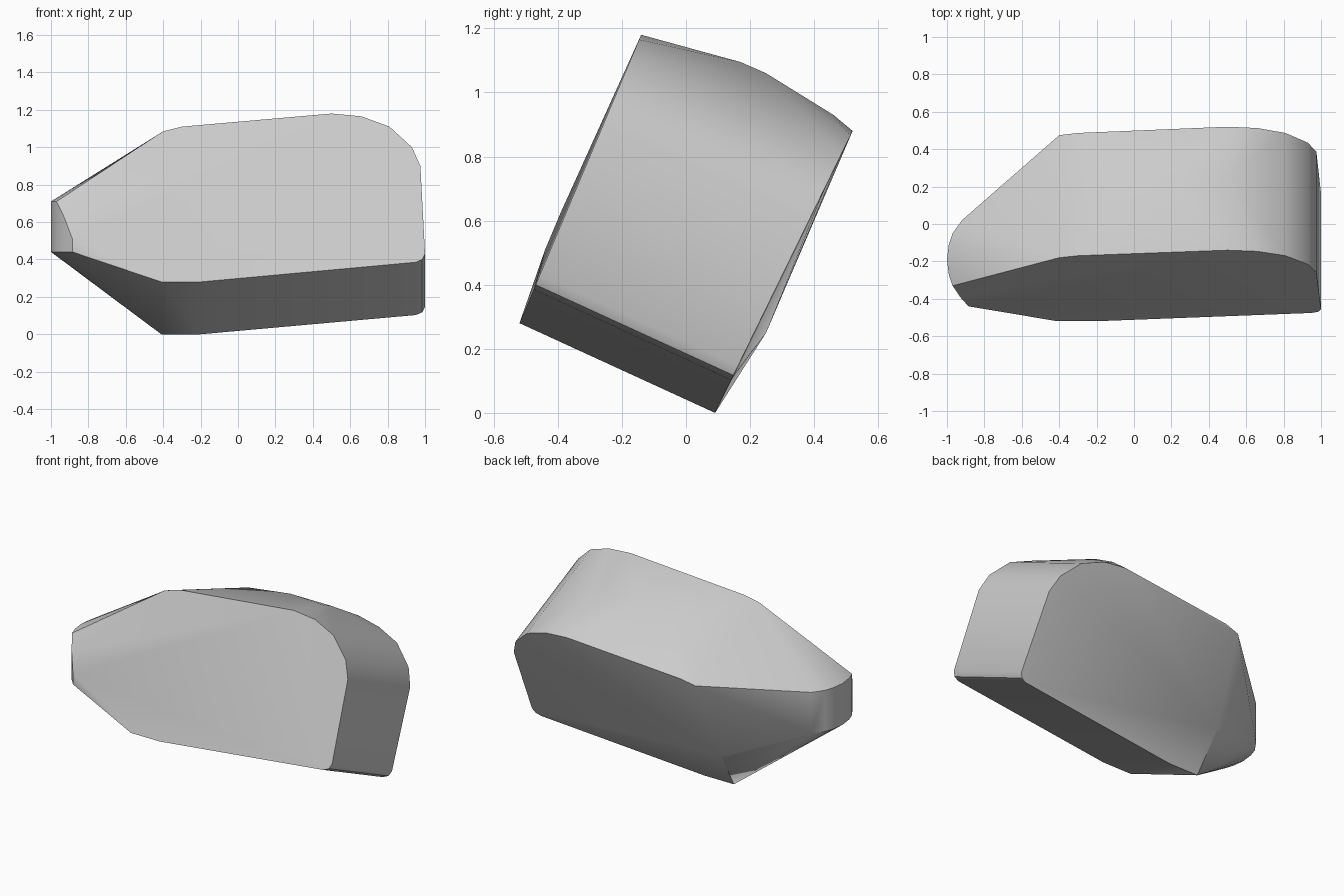
import bpy
import bmesh
from math import radians

cube = bpy.data.objects.get("Cube")
if cube:
    bpy.data.objects.remove(cube, do_unlink=True)

grey = bpy.data.materials.new("plain_grey")
grey.use_nodes = True
colour = (0.6, 0.6, 0.6, 1)
grey.diffuse_color = colour
grey.node_tree.nodes["Principled BSDF"].inputs["Base Color"].default_value = colour


def front_y(z):
    """Depth of the leaning front plane at a height."""
    return -0.14 + (z - 1.18) / 2.37


def back_y(z):
    """Depth of the leaning back plane at a height."""
    return 0.52 + (z - 0.88) / 2.05


# Slab outline, shared by the front and the lower back plane
outline = [(-0.41, 0.28), (-0.2, 0.28), (0.95, 0.385), (0.985, 0.4), (1, 0.43),
           (0.975, 0.9), (0.93, 1), (0.81, 1.11), (0.66, 1.165), (0.5, 1.18),
           (-0.3, 1.11), (-0.4, 1.085)]
points = []
for x, z in outline:
    drop = 0.28 + 0.02 * (z - 0.28) / 0.9
    points.append((x, front_y(z), z))
    points.append((x, back_y(z - drop), z - drop))

# Rounded upright nose, trimmed by the front plane
nose = [(-0.885, -0.44), (-0.93, -0.39), (-0.97, -0.33), (-0.99, -0.27),
        (-1, -0.19), (-0.99, -0.11), (-0.97, -0.05), (-0.92, 0.02)]
for x, y in nose:
    trimmed = 1.18 + (y + 0.14) * 2.37 + 0.04
    points.append((x, y, 0.44))
    points.append((x, y, min(0.71, trimmed)))

# Crown of the top and bulge of the lower back corner
points += [(0.5, 0.17, 1.095), (0.2, 0.25, 1.06), (0.5, 0.25, 1.06),
           (-0.1, 0.25, 1.02), (0.55, 0.46, 0.93), (-0.43, 0.25, 0.25)]

# Skin everything with a convex hull
bm = bmesh.new()
verts = [bm.verts.new(p) for p in points]
hull = bmesh.ops.convex_hull(bm, input=verts)
inner = {v for v in hull["geom_interior"] + hull["geom_unused"]
         if isinstance(v, bmesh.types.BMVert)}
bmesh.ops.delete(bm, geom=list(inner), context="VERTS")
bmesh.ops.dissolve_limit(bm, angle_limit=radians(1), verts=bm.verts, edges=bm.edges)
bmesh.ops.recalc_face_normals(bm, faces=bm.faces)
mesh = bpy.data.meshes.new("leaning_block")
bm.to_mesh(mesh)
bm.free()
mesh.materials.append(grey)
block = bpy.data.objects.new("leaning_block", mesh)
bpy.context.collection.objects.link(block)

# Soft shading with crisp rims
bpy.ops.object.select_all(action="DESELECT")
block.select_set(True)
bpy.context.view_layer.objects.active = block
bpy.ops.object.shade_smooth_by_angle(angle=radians(30))
